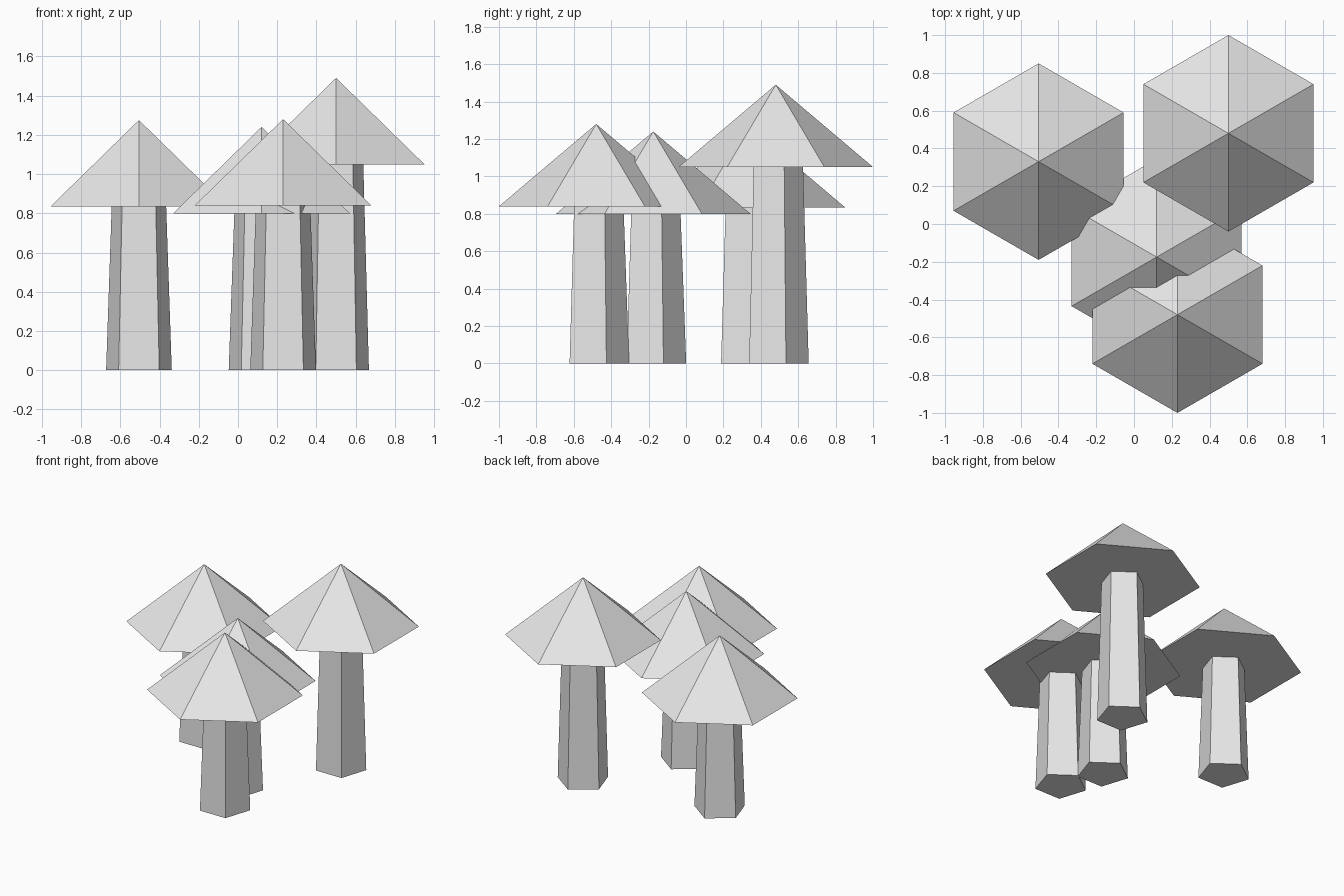
import bpy

cube = bpy.data.objects.get("Cube")
if cube:
    bpy.data.objects.remove(cube, do_unlink=True)

# One plain grey for everything
grey = bpy.data.materials.new("light_grey")
grey.use_nodes = True
colour = (0.8, 0.8, 0.8, 1)
grey.diffuse_color = colour
grey.node_tree.nodes["Principled BSDF"].inputs["Base Color"].default_value = colour

CAP_RADIUS, CAP_HEIGHT = 0.52, 0.44
STEM_BASE, STEM_TOP = 0.176, 0.146


def cone(name, sides, bottom, top, height, x, y, z):
    """Flat-shaded cone or frustum standing on height z, one corner at the back."""
    bpy.ops.mesh.primitive_cone_add(
        vertices=sides, radius1=bottom, radius2=top, depth=height,
        location=(x, y, z + height / 2))
    obj = bpy.context.object
    obj.name = obj.data.name = name
    obj.data.materials.append(grey)
    return obj


def mushroom(name, x, y, stem_height):
    # Tapered five-sided stem under a six-sided pointed cap
    cone(name + "_stem", 5, STEM_BASE, STEM_TOP, stem_height, x, y, 0)
    cone(name + "_cap", 6, CAP_RADIUS, 0, CAP_HEIGHT, x, y, stem_height)


for spec in (("right_mushroom", -0.505, 0.33, 0.835),
             ("tall_mushroom", 0.5, 0.48, 1.05),
             ("middle_mushroom", 0.12, -0.175, 0.80),
             ("front_mushroom", 0.23, -0.48, 0.84)):
    mushroom(*spec)
